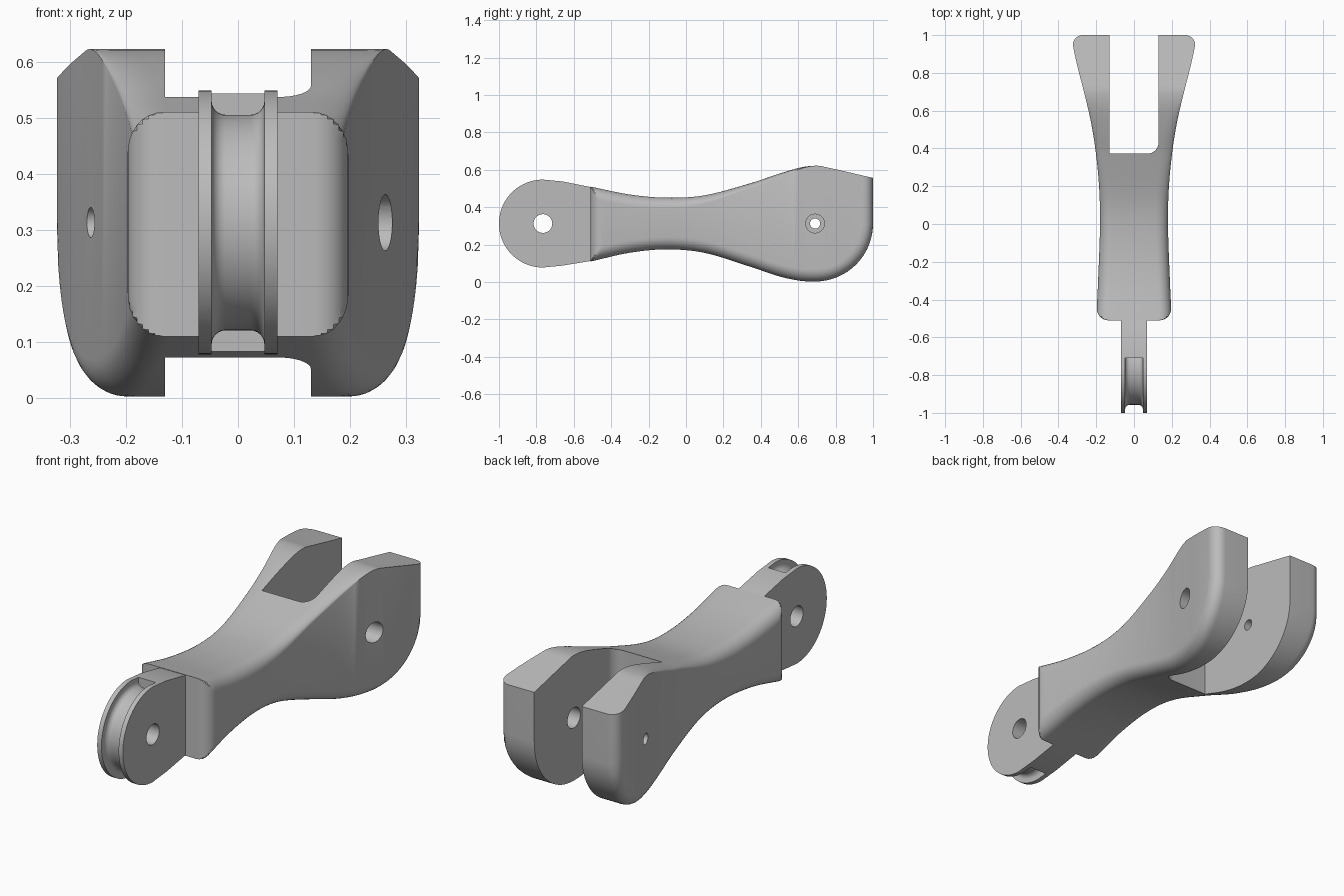
import bpy, bmesh, math
from mathutils import Matrix, Vector

if "Cube" in bpy.data.objects:
    bpy.data.objects.remove(bpy.data.objects["Cube"], do_unlink=True)

mat = bpy.data.materials.new("plain_grey")
mat.use_nodes = True
GREY = (0.5, 0.5, 0.5, 1)
mat.diffuse_color = GREY
mat.node_tree.nodes["Principled BSDF"].inputs["Base Color"].default_value = GREY

PIVOT_Z = 0.313
FRONT, BACK = -0.51, 1.0
FORK_Y, FORK_R = 0.69, 0.31     # centre and radius of the rounded fork end
TIP_Y, TIP_R = -0.765, 0.235    # centre and radius of the tongue tip
EDGE = 0.065                    # edge rounding


def curve(points):
    """Smooth function through the given (y, value) points."""
    n = len(points)

    def slope(i):
        a, b = points[max(i - 1, 0)], points[min(i + 1, n - 1)]
        return (b[1] - a[1]) / (b[0] - a[0])

    def value(y):
        i = 0
        while i < n - 2 and y > points[i + 1][0]:
            i += 1
        (y0, v0), (y1, v1) = points[i], points[i + 1]
        h = y1 - y0
        t = min(max((y - y0) / h, 0), 1)
        return (v0 * (2*t**3 - 3*t*t + 1) + v1 * (3*t*t - 2*t**3)
                + h * (slope(i) * (t**3 - 2*t*t + t) + slope(i + 1) * (t**3 - t*t)))
    return value


def finish(bm, name):
    bmesh.ops.remove_doubles(bm, verts=bm.verts, dist=0.00005)
    bmesh.ops.recalc_face_normals(bm, faces=bm.faces)
    mesh = bpy.data.meshes.new(name)
    bm.to_mesh(mesh)
    bm.free()
    mesh.materials.append(mat)
    obj = bpy.data.objects.new(name, mesh)
    bpy.context.collection.objects.link(obj)
    return obj


def loft(name, rings):
    bm = bmesh.new()
    rows = [[bm.verts.new(p) for p in ring] for ring in rings]
    for a, b in zip(rows, rows[1:]):
        for i in range(len(a)):
            j = (i + 1) % len(a)
            bm.faces.new((a[i], a[j], b[j], b[i]))
    bm.faces.new(rows[0])
    bm.faces.new(rows[-1])
    return finish(bm, name)


def pin(name, y, r, x0, x1):
    angles = [math.tau * i / 40 for i in range(40)]
    return loft(name, [[(x, y + r * math.cos(a), PIVOT_Z + r * math.sin(a))
                        for a in angles] for x in (x0, x1)])


def cut(obj, cutter):
    cutter.hide_render = True
    mod = obj.modifiers.new("cut", 'BOOLEAN')
    mod.operation, mod.solver, mod.object = 'DIFFERENCE', 'EXACT', cutter
    bpy.context.view_layer.objects.active = obj
    bpy.ops.object.modifier_apply(modifier=mod.name)
    bpy.data.objects.remove(cutter, do_unlink=True)


def smooth(obj):
    bpy.ops.object.select_all(action='DESELECT')
    obj.select_set(True)
    bpy.context.view_layer.objects.active = obj
    bpy.ops.object.shade_smooth_by_angle(angle=math.radians(30))


# Body outlines along its length
top = curve([(-0.51, 0.51), (-0.3, 0.468), (-0.1, 0.451), (0.1, 0.464), (0.35, 0.53),
             (0.5, 0.58), (0.62, 0.614), (0.7, 0.622), (0.76, 0.61), (1, 0.557)])
bottom = curve([(-0.51, 0.11), (-0.3, 0.157), (-0.1, 0.175), (0.1, 0.156),
                (0.35, 0.08), (0.5, 0.03), (0.61, 0.007), (0.69, 0.003), (0.77, 0.007)])
width = curve([(-0.51, 0.2), (-0.3, 0.19), (0, 0.18), (0.2, 0.185), (0.4, 0.205),
               (0.55, 0.23), (0.7, 0.265), (0.85, 0.303), (1, 0.335)])
top_round = curve([(-0.51, EDGE), (-0.1, 0.06), (0.1, 0.045), (0.3, 0.027),
                   (0.5, 0.02), (0.69, 0), (1, 0)])


def section(y):
    w = width(y)
    # plan rounding at both ends limits the half width
    d = min(y - FRONT, BACK - y, EDGE)
    limit = w - EDGE + EDGE * math.sqrt(max(0, 1 - ((EDGE - d) / EDGE) ** 2))
    half = []
    for i in range(9):
        t = math.pi / 2 * i / 8
        inset = EDGE * (1 - math.cos(t))
        if y < FORK_Y:
            z = bottom(y) + inset
        else:
            z = PIVOT_Z - math.sqrt(max(0, (FORK_R - inset) ** 2 - (y - FORK_Y) ** 2))
        half.append((min(limit, w - EDGE + EDGE * math.sin(t)), y, z))
    for i in range(9):
        t = math.pi / 2 * i / 8
        x = w - EDGE + EDGE * math.cos(t)
        half.append((min(limit, x), y, top(y) - top_round(y) * (1 - math.sin(t))))
    return half + [(-x, y, z) for x, y, z in reversed(half)]


front_ys = [FRONT + EDGE * (1 - math.cos(math.pi / 2 * i / 8)) for i in range(8)]
mid_ys = [FRONT + EDGE + (FORK_Y - FRONT - EDGE) * i / 40 for i in range(40)]
back_ys = [FORK_Y + FORK_R * math.sin(math.pi / 2 * i / 24) for i in range(25)]
body = loft("link_body", [section(y) for y in front_ys + mid_ys + back_ys])

# Fork slot, rounded in one inner corner only
SLOT, SLOT_Y, SLOT_R = 0.13, 0.372, 0.06
outline = [(-SLOT, 1.2), (-SLOT, SLOT_Y)]
for i in range(9):
    a = math.pi / 2 * i / 8
    outline.append((SLOT - SLOT_R + SLOT_R * math.sin(a),
                    SLOT_Y + SLOT_R - SLOT_R * math.cos(a)))
outline.append((SLOT, 1.2))
cut(body, loft("slot_cutter", [[(x, y, z) for x, y in outline] for z in (-0.5, 1)]))

# Pin holes: wide in the left arm, narrow in the right arm
cut(body, pin("wide_hole_cutter", FORK_Y, 0.05, 0.05, 0.5))
cut(body, pin("narrow_hole_cutter", FORK_Y, 0.027, -0.5, -0.05))
smooth(body)

# Tongue with a round tip
arc = [math.pi / 2 + math.pi * i / 48 for i in range(49)]
side = [(TIP_Y + TIP_R * math.cos(a), PIVOT_Z + TIP_R * math.sin(a)) for a in arc]
side += [(-0.66, 0.088), (-0.51, 0.113), (-0.44, 0.14), (-0.44, 0.48), (-0.51, 0.508), (-0.66, 0.538)]
tongue = loft("tongue", [[(x, y, z) for y, z in side] for x in (-0.07, 0.07)])

# Cable groove around the tip, with filleted floor, ending at a flat wall
GROOVE, FLOOR, FILLET = 0.047, 0.192, 0.025
profile = [(-GROOVE, 0.4)]
for s in (-1, 1):
    for i in range(7):
        a = math.pi / 2 * (i if s < 0 else 6 - i) / 6
        profile.append((s * (GROOVE - FILLET + FILLET * math.cos(a)),
                        FLOOR + FILLET * (1 - math.sin(a))))
profile.append((GROOVE, 0.4))
turns = [math.radians(60 + 240 * i / 80) for i in range(81)]
groove = loft("groove_cutter", [[(x, TIP_Y + r * math.cos(a), PIVOT_Z + r * math.sin(a))
                                 for x, r in profile] for a in turns])
bm = bmesh.new()
bm.from_mesh(groove.data)
res = bmesh.ops.bisect_plane(bm, geom=bm.verts[:] + bm.edges[:] + bm.faces[:],
                             plane_co=(0, -0.71, 0), plane_no=(0, 1, 0), clear_outer=True)
bmesh.ops.holes_fill(bm, edges=[e for e in bm.edges if e.is_boundary], sides=0)
bmesh.ops.recalc_face_normals(bm, faces=bm.faces)
bm.to_mesh(groove.data)
bm.free()
cut(tongue, groove)
cut(tongue, pin("tongue_hole_cutter", TIP_Y, 0.05, -0.3, 0.3))
smooth(tongue)
